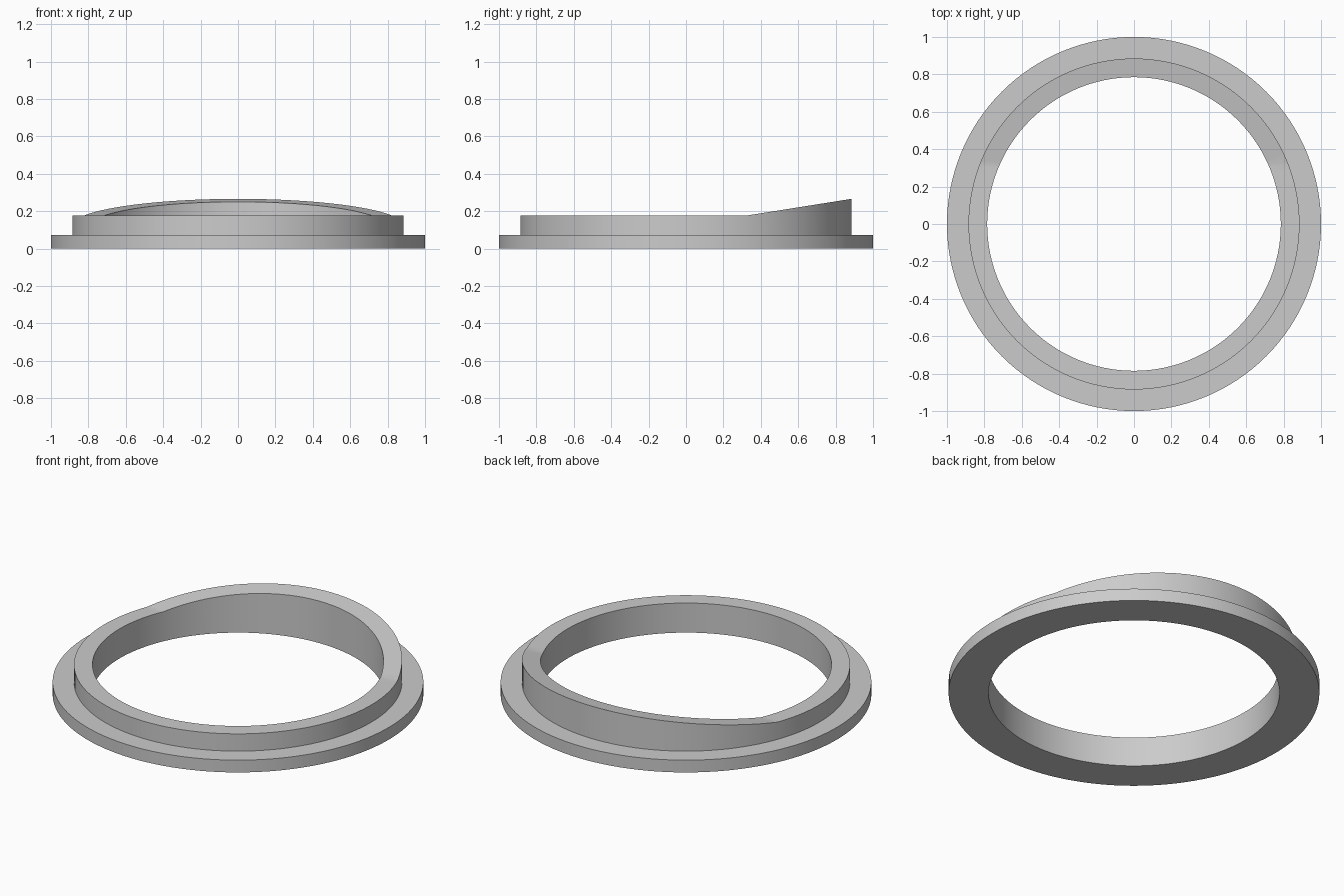
import bpy, bmesh, math
from mathutils import Vector

if "Cube" in bpy.data.objects:
    bpy.data.objects.remove(bpy.data.objects["Cube"])

SEGMENTS = 128
CREASE_Y, SLOPE = 0.32, 0.09 / 0.565

grey = bpy.data.materials.new("light grey")
grey.diffuse_color = (0.6, 0.6, 0.6, 1)
grey.use_nodes = True
grey.node_tree.nodes["Principled BSDF"].inputs["Base Color"].default_value = grey.diffuse_color

# Stepped cross-section (radius, height): wide flange below, narrower collar above
profile = [(0.785, 0), (1.0, 0), (1.0, 0.073), (0.885, 0.073),
           (0.885, 0.176), (0.785, 0.176)]

bm = bmesh.new()
rings = []
for r, z in profile:
    rings.append([bm.verts.new((r * math.cos(a), r * math.sin(a), z))
                  for a in (math.tau * i / SEGMENTS for i in range(SEGMENTS))])
for k, low in enumerate(rings):
    high = rings[(k + 1) % len(rings)]
    for i in range(SEGMENTS):
        j = (i + 1) % SEGMENTS
        bm.faces.new((low[i], low[j], high[j], high[i]))

# Crease line where the collar's rim starts to rise towards the back
bmesh.ops.bisect_plane(bm, geom=bm.verts[:] + bm.edges[:] + bm.faces[:],
                       plane_co=Vector((0, CREASE_Y, 0)), plane_no=Vector((0, 1, 0)))
for v in bm.verts:
    if v.co.z > 0.17 and v.co.y > CREASE_Y:
        v.co.z += (v.co.y - CREASE_Y) * SLOPE
bmesh.ops.recalc_face_normals(bm, faces=bm.faces[:])

mesh = bpy.data.meshes.new("flanged_ring")
bm.to_mesh(mesh)
bm.free()
mesh.materials.append(grey)
ring = bpy.data.objects.new("flanged_ring", mesh)
bpy.context.collection.objects.link(ring)

# Smooth round walls, sharp steps
bpy.context.view_layer.objects.active = ring
ring.select_set(True)
bpy.ops.object.shade_smooth_by_angle(angle=math.radians(30))
